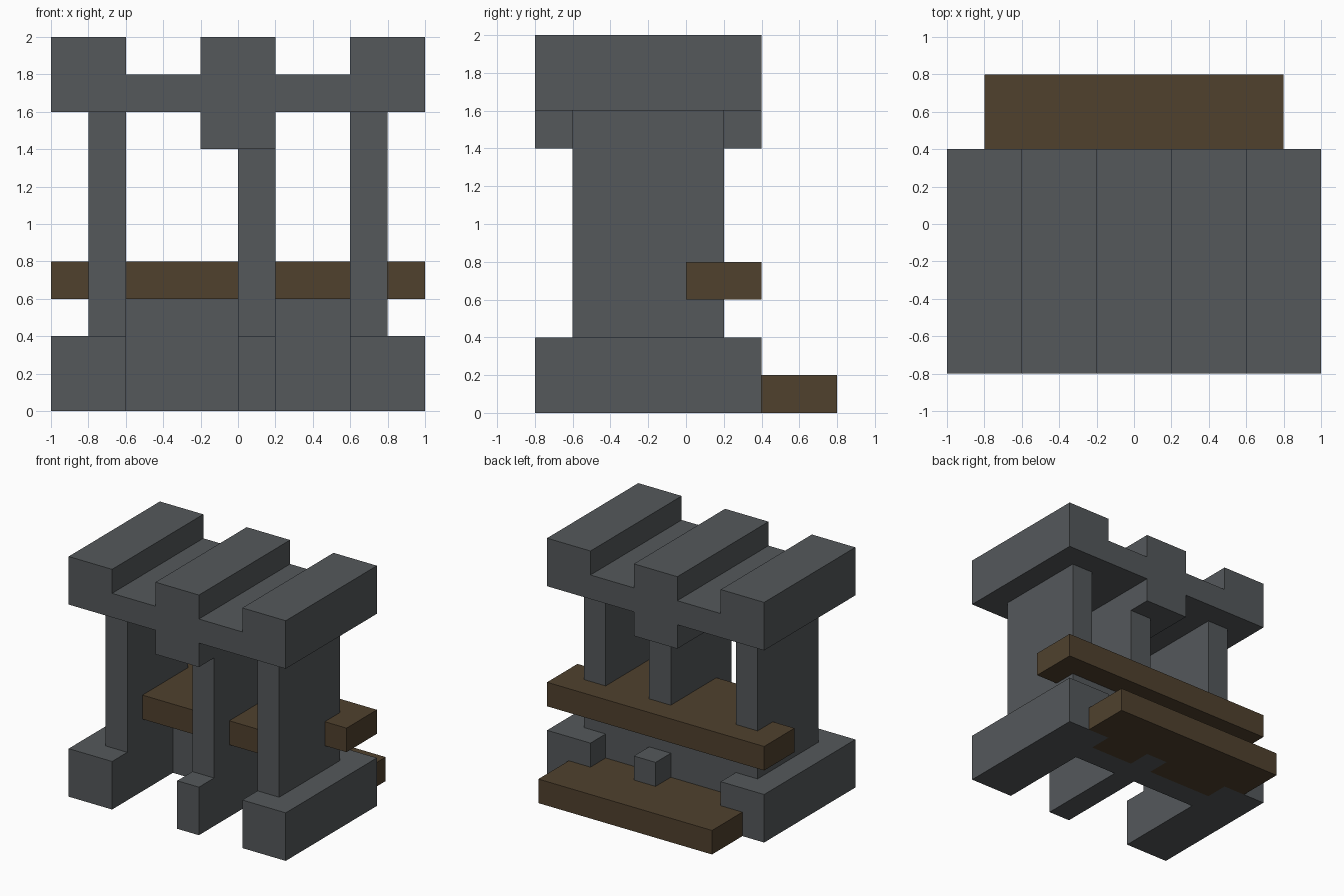
import bpy, bmesh
from mathutils import Vector

if "Cube" in bpy.data.objects:
    bpy.data.objects.remove(bpy.data.objects["Cube"])


def material(name, rgb):
    m = bpy.data.materials.new(name)
    m.diffuse_color = (*rgb, 1.0)
    m.use_nodes = True
    m.node_tree.nodes["Principled BSDF"].inputs["Base Color"].default_value = m.diffuse_color
    return m


STONE = material("dark_grey_stone", (0.089, 0.098, 0.105))
WOOD = material("dark_brown_wood", (0.080, 0.053, 0.027))


def prism(name, outline, axis, lo, hi, mat):
    """Extrude a flat outline along 'y' (outline is x,z) or 'z' (outline is x,y)."""
    bm = bmesh.new()
    if axis == 'y':
        pts, push = [(a, lo, b) for a, b in outline], Vector((0, hi - lo, 0))
    else:
        pts, push = [(a, b, lo) for a, b in outline], Vector((0, 0, hi - lo))
    face = bm.faces.new([bm.verts.new(p) for p in pts])
    ext = bmesh.ops.extrude_face_region(bm, geom=[face], use_keep_orig=True)
    bmesh.ops.translate(bm, vec=push,
                        verts=[g for g in ext['geom'] if isinstance(g, bmesh.types.BMVert)])
    bmesh.ops.recalc_face_normals(bm, faces=bm.faces)
    mesh = bpy.data.meshes.new(name)
    bm.to_mesh(mesh)
    bm.free()
    mesh.materials.append(mat)
    ob = bpy.data.objects.new(name, mesh)
    bpy.context.collection.objects.link(ob)
    return ob


def box(name, x0, x1, y0, y1, z0, z1, mat):
    return prism(name, [(x0, y0), (x1, y0), (x1, y1), (x0, y1)], 'z', z0, z1, mat)


# Feet and uprights: left, middle, right
for side, f0, f1, u0, u1, top in (("left", -1, -.6, -.8, -.6, 1.6),
                                  ("middle", 0, .2, 0, .2, 1.4),
                                  ("right", .6, 1, .6, .8, 1.6)):
    box(side + "_foot", f0, f1, -.8, .4, 0, .4, STONE)
    box(side + "_upright", u0, u1, -.6, .2, .4, top, STONE)

# Low wall tying the feet together, in two bays
box("left_wall", -.6, 0, 0, .2, 0, .6, STONE)
box("right_wall", .2, .6, 0, .2, 0, .6, STONE)

# Crenellated top slab with a deeper middle beam
prism("top_slab", [(-1, 1.6), (-.2, 1.6), (-.2, 1.4), (.2, 1.4), (.2, 1.6), (1, 1.6),
                   (1, 2), (.6, 2), (.6, 1.8), (.2, 1.8), (.2, 2), (-.2, 2),
                   (-.2, 1.8), (-.6, 1.8), (-.6, 2), (-1, 2)], 'y', -.8, .4, STONE)

# Shelf board notched around the uprights
prism("shelf_board", [(-1, .4), (-1, 0), (-.8, 0), (-.8, .2), (-.6, .2), (-.6, -.4),
                      (0, -.4), (0, .2), (.2, .2), (.2, -.4), (.6, -.4), (.6, .2),
                      (.8, .2), (.8, 0), (1, 0), (1, .4)], 'z', .6, .8, WOOD)

# Rear step board notched around the feet
prism("step_board", [(-.8, .8), (-.8, .4), (-.6, .4), (-.6, .2), (0, .2), (0, .4),
                     (.2, .4), (.2, .2), (.6, .2), (.6, .4), (.8, .4), (.8, .8)],
      'z', 0, .2, WOOD)
